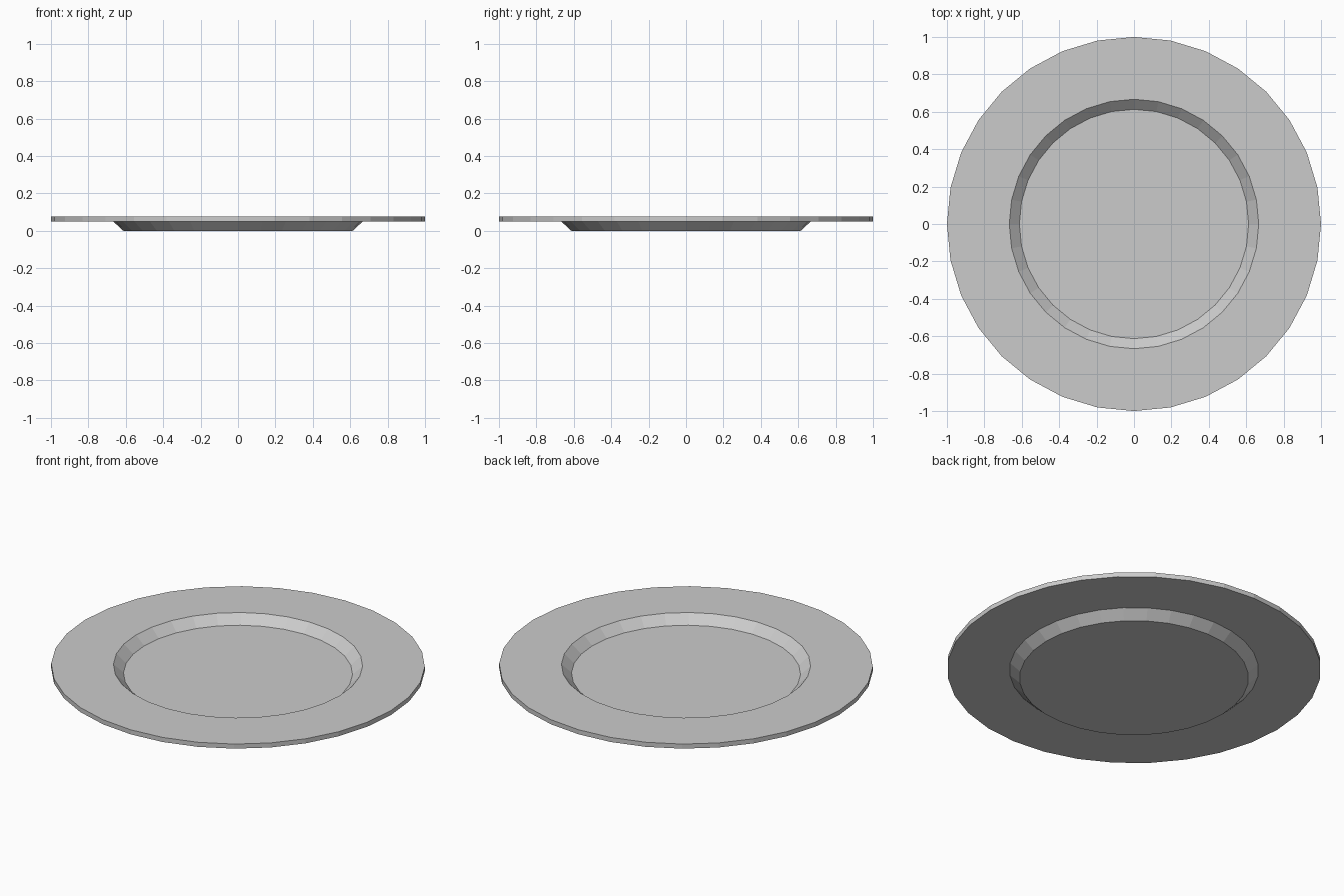
import bpy, bmesh
from math import cos, sin, tau

if "Cube" in bpy.data.objects:
    bpy.data.objects.remove(bpy.data.objects["Cube"])

SIDES = 32
FLOOR_R, WELL_R, RIM_R = 0.613, 0.667, 1.0
RIM_Z, THICK = 0.05, 0.027


def ring(bm, r, z):
    return [bm.verts.new((r * cos(tau * i / SIDES), r * sin(tau * i / SIDES), z))
            for i in range(SIDES)]


def bridge(bm, a, b):
    for i in range(SIDES):
        j = (i + 1) % SIDES
        bm.faces.new((a[i], a[j], b[j], b[i]))


# Plate: closed profile from underside centre, round the rim, to the well floor
bm = bmesh.new()
profile = [(FLOOR_R, 0), (WELL_R, RIM_Z), (RIM_R, RIM_Z),
           (RIM_R, RIM_Z + THICK), (WELL_R, RIM_Z + THICK), (FLOOR_R, THICK)]
rings = [ring(bm, r, z) for r, z in profile]
for lower, upper in zip(rings, rings[1:]):
    bridge(bm, lower, upper)
bm.faces.new(rings[0][::-1])   # foot
bm.faces.new(rings[-1])        # well floor
bmesh.ops.recalc_face_normals(bm, faces=bm.faces)

mesh = bpy.data.meshes.new("plate")
bm.to_mesh(mesh)
bm.free()
bpy.context.collection.objects.link(bpy.data.objects.new("plate", mesh))
